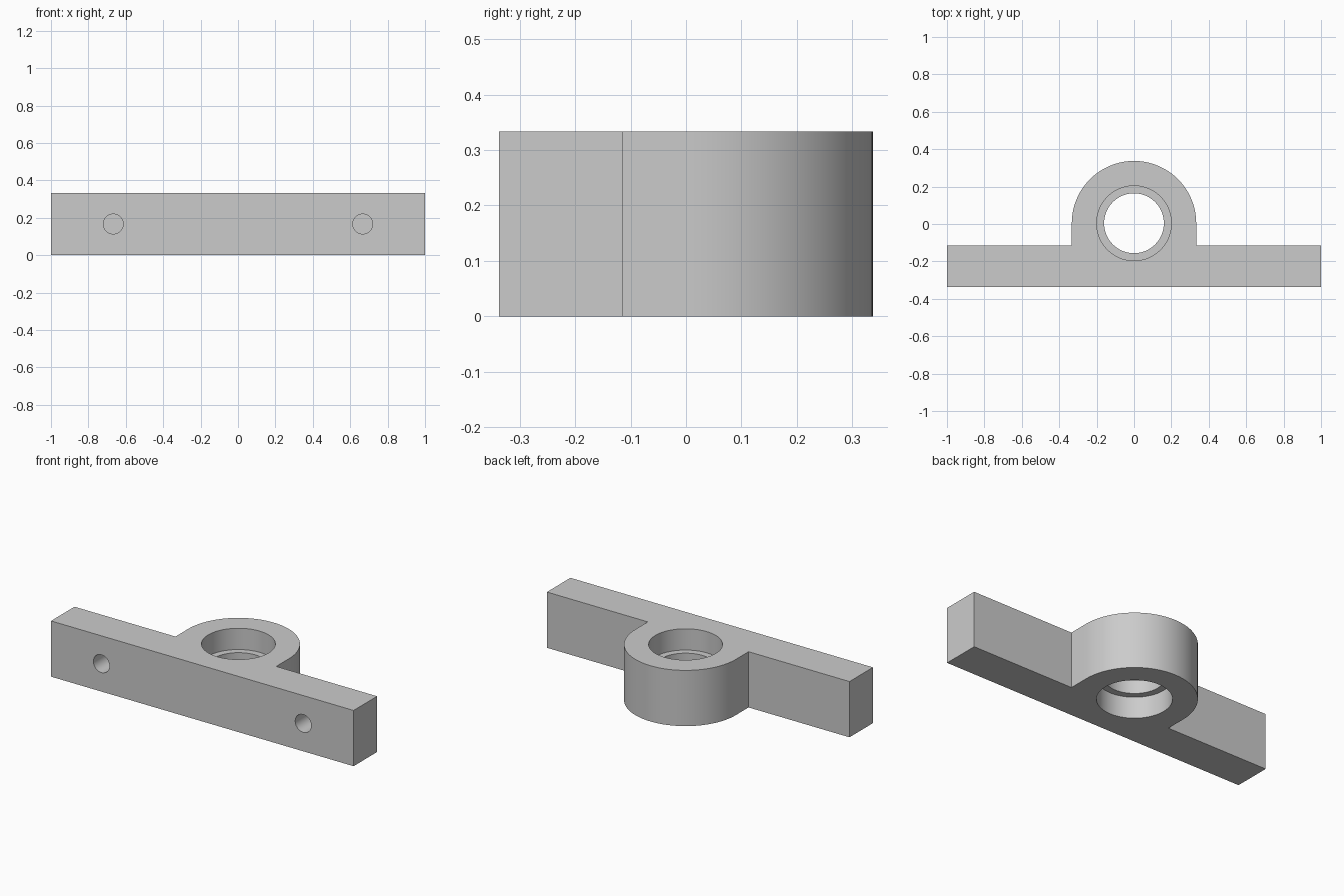
import bpy
import bmesh
from math import pi, cos, sin, radians
from mathutils import Matrix, Vector

HEIGHT = 0.333
FRONT, BACK = -0.337, -0.115      # depth range of the mounting bar
BOSS_R, BOSS_Y = 0.333, 0.004     # bearing boss
SEAT_R, BORE_R, SEAT_DEPTH = 0.2, 0.16, 0.127
SCREW_R, SCREW_X, SCREW_DEPTH = 0.053, 0.667, 0.16

if "Cube" in bpy.data.objects:
    bpy.data.objects.remove(bpy.data.objects["Cube"])

grey = bpy.data.materials.new("light grey")
grey.use_nodes = True
grey.diffuse_color = (0.6, 0.6, 0.6, 1)
grey.node_tree.nodes["Principled BSDF"].inputs["Base Color"].default_value = (0.6, 0.6, 0.6, 1)


def add_object(name, bm):
    bmesh.ops.recalc_face_normals(bm, faces=bm.faces)
    mesh = bpy.data.meshes.new(name)
    bm.to_mesh(mesh)
    bm.free()
    mesh.materials.append(grey)
    obj = bpy.data.objects.new(name, mesh)
    bpy.context.collection.objects.link(obj)
    return obj


def cylinder_cutter(name, radius, start, end):
    """Solid cylinder running between two points."""
    start, end = Vector(start), Vector(end)
    axis = end - start
    turn = axis.to_track_quat('Z', 'Y').to_matrix().to_4x4()
    bm = bmesh.new()
    bmesh.ops.create_cone(bm, cap_ends=True, segments=96, radius1=radius,
                          radius2=radius, depth=axis.length,
                          matrix=Matrix.Translation((start + end) / 2) @ turn)
    obj = add_object(name, bm)
    obj.hide_render = True
    return obj


# Bracket body: bar with a rounded boss, extruded upward
arc = [(BOSS_R * cos(pi * i / 64), BOSS_Y + BOSS_R * sin(pi * i / 64)) for i in range(65)]
outline = [(-1, FRONT), (1, FRONT), (1, BACK), (BOSS_R, BACK)]
outline += arc + [(-BOSS_R, BACK), (-1, BACK)]
bm = bmesh.new()
base = bm.faces.new([bm.verts.new((x, y, 0)) for x, y in outline])
top = bmesh.ops.extrude_face_region(bm, geom=[base])["geom"]
bmesh.ops.translate(bm, vec=(0, 0, HEIGHT),
                    verts=[v for v in top if isinstance(v, bmesh.types.BMVert)])
body = add_object("bearing_bracket", bm)

# Through bore, bearing seats above and below, blind screw holes in the front
cutters = [
    cylinder_cutter("bore_cutter", BORE_R, (0, BOSS_Y, -0.1), (0, BOSS_Y, HEIGHT + 0.1)),
    cylinder_cutter("lower_seat_cutter", SEAT_R, (0, BOSS_Y, -0.1), (0, BOSS_Y, SEAT_DEPTH)),
    cylinder_cutter("upper_seat_cutter", SEAT_R, (0, BOSS_Y, HEIGHT - SEAT_DEPTH),
                    (0, BOSS_Y, HEIGHT + 0.1)),
]
for side, sign in (("left", 1), ("right", -1)):
    x = sign * SCREW_X
    cutters.append(cylinder_cutter(side + "_screw_cutter", SCREW_R,
                                   (x, FRONT - 0.1, HEIGHT / 2),
                                   (x, FRONT + SCREW_DEPTH, HEIGHT / 2)))

bpy.ops.object.select_all(action='DESELECT')
body.select_set(True)
bpy.context.view_layer.objects.active = body
for cutter in cutters:
    cut = body.modifiers.new(cutter.name, 'BOOLEAN')
    cut.operation = 'DIFFERENCE'
    cut.solver = 'EXACT'
    cut.object = cutter
    bpy.ops.object.modifier_apply(modifier=cut.name)
    bpy.data.objects.remove(cutter)

# Smooth round walls, crisp edges
bpy.ops.object.shade_smooth_by_angle(angle=radians(30))
